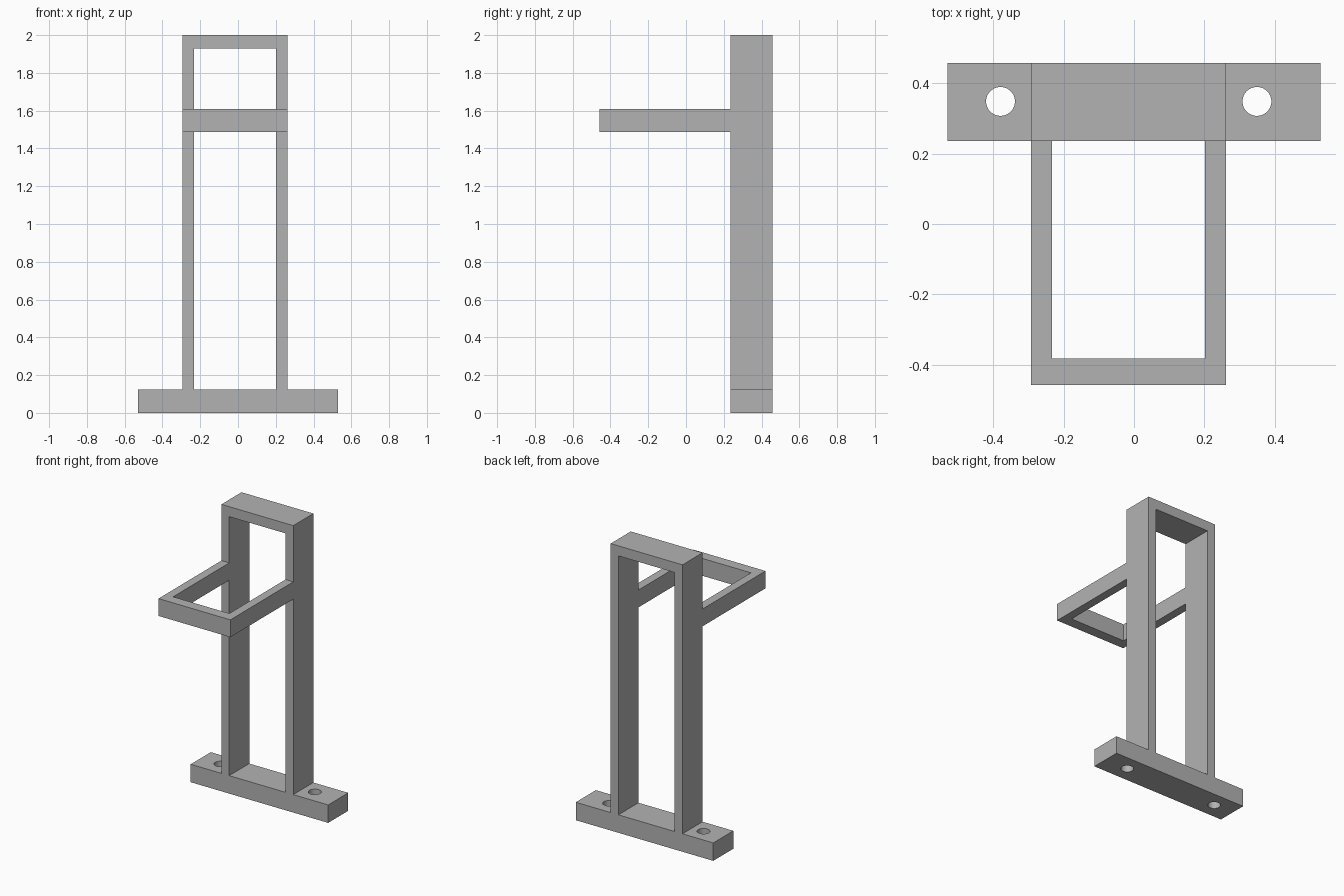
import bpy
import bmesh
from mathutils import Vector

cube = bpy.data.objects.get("Cube")
if cube:
    bpy.data.objects.remove(cube, do_unlink=True)

# Single plain grey
GREY = (0.45, 0.45, 0.45, 1.0)
grey = bpy.data.materials.new("plain_grey")
grey.use_nodes = True
grey.diffuse_color = GREY
grey.node_tree.nodes["Principled BSDF"].inputs["Base Color"].default_value = GREY

# Shared dimensions
LEFT, RIGHT, WALL = -0.293, 0.261, 0.06
FRONT, BACK = 0.236, 0.457
BASE_TOP, TOP = 0.125, 2.0
ARM_LOW, ARM_HIGH, ARM_FRONT = 1.487, 1.608, -0.457


def extrude_profile(name, points, depth):
    """Close a flat outline and push it along the depth vector."""
    bm = bmesh.new()
    face = bm.faces.new([bm.verts.new(p) for p in points])
    grown = bmesh.ops.extrude_face_region(bm, geom=[face], use_keep_orig=True)
    moved = [g for g in grown["geom"] if isinstance(g, bmesh.types.BMVert)]
    bmesh.ops.translate(bm, verts=moved, vec=Vector(depth))
    bmesh.ops.recalc_face_normals(bm, faces=bm.faces)
    mesh = bpy.data.meshes.new(name)
    bm.to_mesh(mesh)
    bm.free()
    mesh.materials.append(grey)
    obj = bpy.data.objects.new(name, mesh)
    bpy.context.collection.objects.link(obj)
    return obj


def u_outline(start, end, thickness):
    """Three-sided band: open at start, closed at end."""
    inner = end - thickness if end > start else end + thickness
    return [(LEFT, start), (LEFT, end), (RIGHT, end), (RIGHT, start),
            (RIGHT - WALL, start), (RIGHT - WALL, inner),
            (LEFT + WALL, inner), (LEFT + WALL, start)]


# Tall upright frame
extrude_profile("upright_frame",
                [(x, FRONT, z) for x, z in u_outline(BASE_TOP, TOP, 0.07)],
                (0, BACK - FRONT, 0))

# Forward-reaching loop
extrude_profile("front_loop",
                [(x, y, ARM_LOW) for x, y in u_outline(FRONT, ARM_FRONT, 0.075)],
                (0, 0, ARM_HIGH - ARM_LOW))

# Base bar
base = extrude_profile("base_bar",
                       [(-0.53, FRONT, 0), (0.53, FRONT, 0),
                        (0.53, BACK, 0), (-0.53, BACK, 0)],
                       (0, 0, BASE_TOP))

# Screw holes through the base
for x in (-0.379, 0.349):
    bpy.ops.mesh.primitive_cylinder_add(vertices=48, radius=0.041, depth=0.5,
                                        location=(x, 0.348, BASE_TOP / 2))
    cutter = bpy.context.object
    cutter.name = "hole_cutter"
    cutter.hide_render = True
    cutter.data.materials.append(grey)
    cut = base.modifiers.new("screw_hole", "BOOLEAN")
    cut.operation = "DIFFERENCE"
    cut.solver = "EXACT"
    cut.object = cutter
    bpy.context.view_layer.objects.active = base
    bpy.ops.object.modifier_apply(modifier=cut.name)
    bpy.data.objects.remove(cutter, do_unlink=True)

# Smooth hole walls, sharp corners
bpy.ops.object.select_all(action="DESELECT")
base.select_set(True)
bpy.context.view_layer.objects.active = base
bpy.ops.object.shade_smooth_by_angle()
